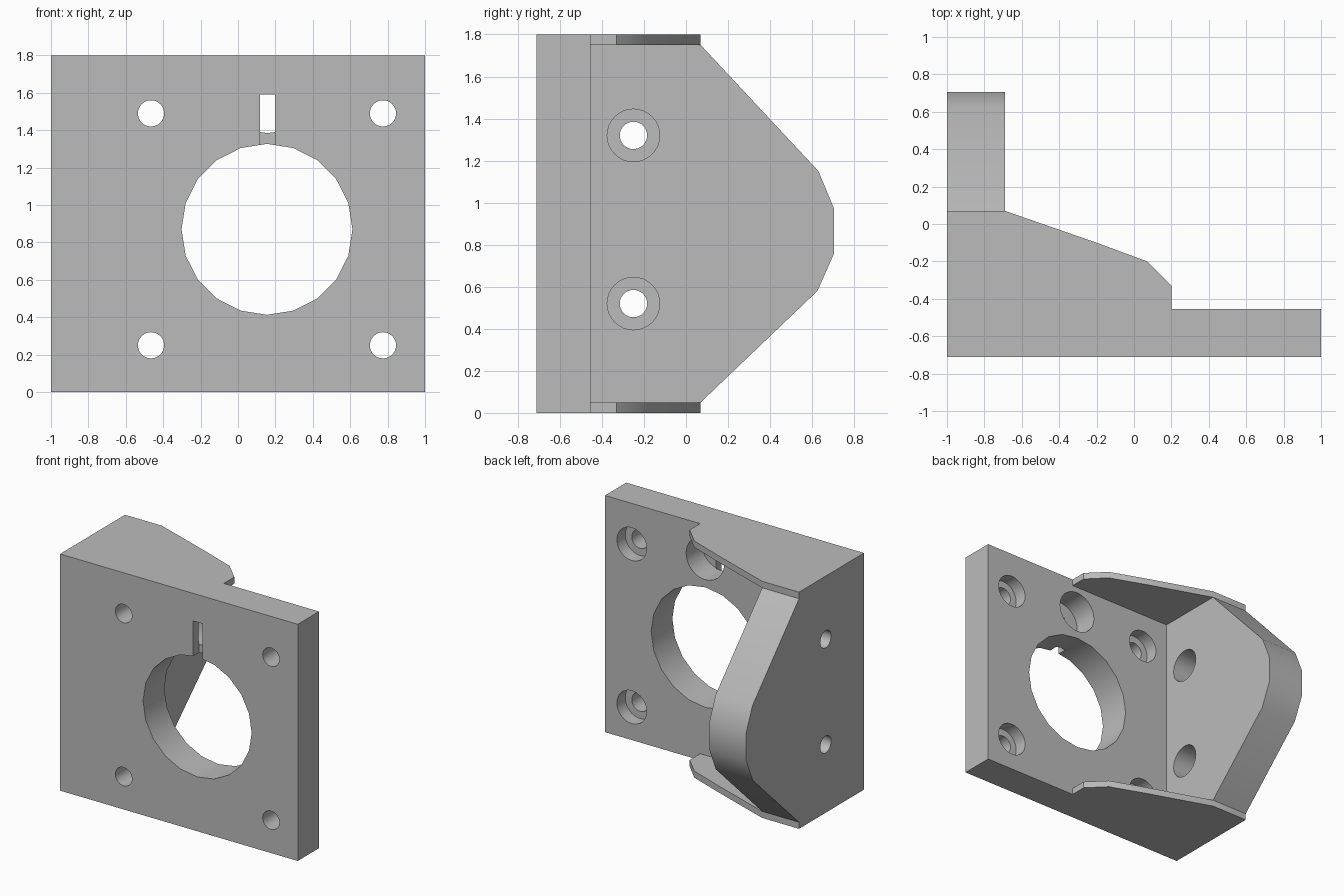
import bpy, bmesh, math
from mathutils import Vector

cube = bpy.data.objects.get("Cube")
if cube:
    bpy.data.objects.remove(cube, do_unlink=True)

grey = bpy.data.materials.new("light grey")
grey.use_nodes = True
grey.diffuse_color = (0.5, 0.5, 0.5, 1)
grey.node_tree.nodes["Principled BSDF"].inputs["Base Color"].default_value = grey.diffuse_color


def prism(name, outline, axis, start, end):
    """Extrude a 2D outline along x, y or z."""
    def place(u, v, w):
        return {"x": (w, u, v), "y": (u, w, v), "z": (u, v, w)}[axis]
    bm = bmesh.new()
    face = bm.faces.new([bm.verts.new(place(u, v, start)) for u, v in outline])
    step = Vector(place(0, 0, end - start))
    new = bmesh.ops.extrude_face_region(bm, geom=[face])["geom"]
    bmesh.ops.translate(bm, vec=step, verts=[g for g in new if isinstance(g, bmesh.types.BMVert)])
    bmesh.ops.recalc_face_normals(bm, faces=bm.faces)
    mesh = bpy.data.meshes.new(name)
    bm.to_mesh(mesh)
    bm.free()
    mesh.materials.append(grey)
    obj = bpy.data.objects.new(name, mesh)
    bpy.context.collection.objects.link(obj)
    return obj


def circle(u, v, radius, sides=32):
    return [(u + radius * math.cos(2 * math.pi * i / sides),
             v + radius * math.sin(2 * math.pi * i / sides)) for i in range(sides)]


def rect(u0, u1, v0, v1):
    return [(u0, v0), (u1, v0), (u1, v1), (u0, v1)]


def combine(target, other, operation):
    """Apply one boolean and discard the second operand."""
    mod = target.modifiers.new("bool", "BOOLEAN")
    mod.operation, mod.solver, mod.object = operation, "EXACT", other
    bpy.context.view_layer.objects.active = target
    bpy.ops.object.modifier_apply(modifier=mod.name)
    bpy.data.objects.remove(other, do_unlink=True)


FRONT, BACK, TOP = -0.71, -0.455, 1.8
INNER = -0.69   # inner face of the side plate
LIP = 0.05      # thickness of the gussets

# Front mounting plate
bracket = prism("motor_bracket", rect(-1, 1, 0, TOP), "y", FRONT, BACK)

# Side plate with tapered, rounded rear edge
side = [(FRONT, 0), (0.07, 0), (0.07, LIP), (0.625, 0.58), (0.705, 0.76),
        (0.705, 0.97), (0.63, 1.15), (0.07, TOP - LIP), (0.07, TOP), (FRONT, TOP)]
combine(bracket, prism("side_plate", side, "x", -1, INNER), "UNION")

# Thin gussets at the bottom and top
gusset = [(-1, FRONT), (0.2, FRONT), (0.2, -0.33), (0.07, -0.2),
          (-0.2, -0.1), (INNER, 0.07), (-1, 0.07)]
for z in (0, TOP - LIP):
    combine(bracket, prism("gusset", gusset, "z", z, z + LIP), "UNION")

# Central bore
cutters = [prism("bore", circle(0.155, 0.87, 0.457, 20), "y", -0.9, -0.3)]

# Screw holes in the front plate, counterbored from behind
for x in (-0.465, 0.775):
    for z in (0.25, 1.49):
        cutters.append(prism("screw_hole", circle(x, z, 0.07), "y", -0.9, -0.3))
        cutters.append(prism("counterbore", circle(x, z, 0.125), "y", BACK - 0.1, -0.3))

# Screw holes in the side plate, counterbored from inside
for z in (0.52, 1.32):
    cutters.append(prism("side_hole", circle(-0.25, z, 0.065), "x", -1.2, -0.5))
    cutters.append(prism("side_counterbore", circle(-0.25, z, 0.125), "x", INNER - 0.18, -0.5))

# Shallow front slot opening into a round rear pocket
cutters.append(prism("slot", rect(0.118, 0.198, 1.2, 1.59), "y", -0.9, FRONT + 0.07))
cutters.append(prism("pocket", circle(0.158, 1.545, 0.16), "y", FRONT + 0.065, -0.3))

for cutter in cutters:
    combine(bracket, cutter, "DIFFERENCE")

# Smooth the round walls and keep the corners crisp
bpy.ops.object.select_all(action="DESELECT")
bracket.select_set(True)
bpy.context.view_layer.objects.active = bracket
bpy.ops.object.shade_smooth_by_angle(angle=math.radians(30))
